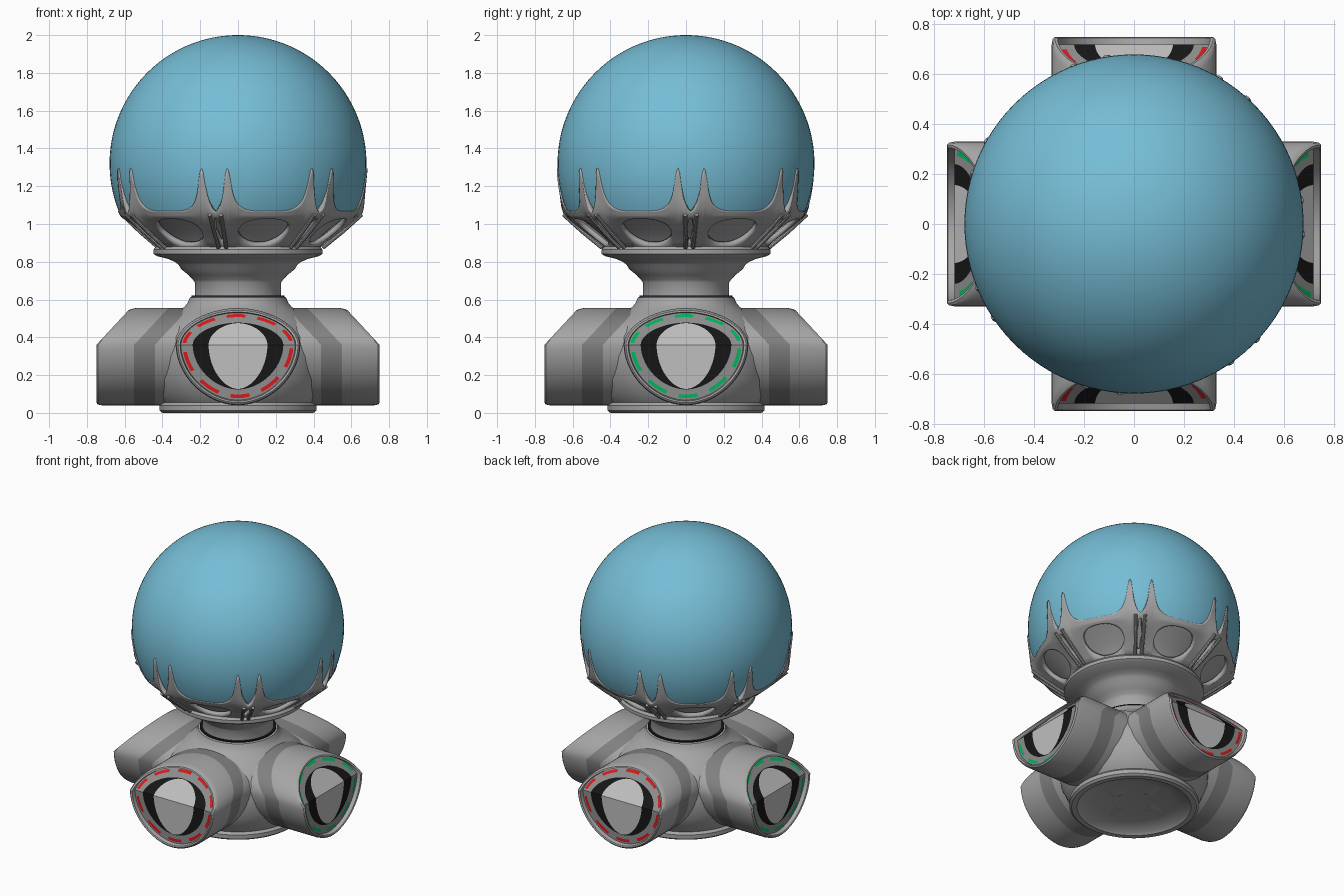
import bpy, bmesh, math
from mathutils import Matrix

if "Cube" in bpy.data.objects:
    bpy.data.objects.remove(bpy.data.objects["Cube"])

def mat(name, r, g, b):
    m = bpy.data.materials.new(name)
    m.diffuse_color = (r, g, b, 1)
    m.use_nodes = True
    m.node_tree.nodes["Principled BSDF"].inputs["Base Color"].default_value = m.diffuse_color
    return m

GREY = mat("stone_grey", .38, .38, .38)
BAND = mat("dark_grey", .22, .22, .22)
PLATE = mat("plate_grey", .27, .27, .27)
LIGHT = mat("window_grey", .52, .52, .52)
BLACK = mat("black", .008, .008, .008)
RED = mat("red", .68, .01, .01)
GREEN = mat("green", .0, .46, .11)
BLUE = mat("orb_blue", .18, .51, .67)

def finish(name, bm, mats, angle=35, normals=True):
    bmesh.ops.remove_doubles(bm, verts=bm.verts, dist=1e-5)
    if normals:
        bmesh.ops.recalc_face_normals(bm, faces=bm.faces)
    me = bpy.data.meshes.new(name)
    bm.to_mesh(me)
    bm.free()
    ob = bpy.data.objects.new(name, me)
    bpy.context.collection.objects.link(ob)
    for m in mats:
        me.materials.append(m)
    bpy.ops.object.select_all(action='DESELECT')
    ob.select_set(True)
    bpy.context.view_layer.objects.active = ob
    bpy.ops.object.shade_smooth_by_angle(angle=math.radians(angle))
    return ob

def skin(bm, rings, closed=True, rule=None):
    """Join rings of coordinates with quads; rule(i, j) gives a material, or -1 for a hole."""
    vs = [[bm.verts.new(p) for p in ring] for ring in rings]
    n = len(vs[0])
    for i in range(len(vs) - 1):
        for j in range(n):
            k = (j + 1) % n
            m = rule(i, j) if rule else 0
            if m >= 0:
                f = bm.faces.new((vs[i][j], vs[i][k], vs[i + 1][k], vs[i + 1][j]))
                f.material_index = m
    return vs

def lathe(name, profile, material, seg=96, angle=35):
    bm = bmesh.new()
    rings = [[(max(r, 1e-7) * math.cos(t), max(r, 1e-7) * math.sin(t), z)
              for t in (2 * math.pi * j / seg for j in range(seg))] for r, z in profile]
    skin(bm, rings)
    bmesh.ops.dissolve_degenerate(bm, edges=bm.edges, dist=1e-6)
    return finish(name, bm, [material], angle)

# Orb, cut off where it sits in the cup
orb = []
for i in range(49):
    t = math.radians(-23 + 113 * i / 48)
    orb.append((.68 * math.cos(t), 1.32 + .68 * math.sin(t)))
lathe("orb", orb, BLUE)

# Hub with foot ring and shallow hollow underneath
lathe("hub", [(0, .05), (.25, .04), (.35, .015), (.365, .0), (.4, .0), (.415, .012), (.415, .04),
              (.40, .055), (.43, .09), (.47, .18), (.48, .3), (.46, .4), (.40, .48), (.33, .53),
              (.285, .56), (.265, .585), (.255, .61), (.245, .615), (0, .615)], GREY)
lathe("neck_seal", [(0, .61), (.245, .61), (.245, .622), (0, .622)], BLACK)

# Stem flaring out into the saucer under the cup
lathe("stem", [(0, .622), (.228, .622), (.228, .69), (.238, .705), (.262, .73), (.30, .76), (.315, .785),
               (.335, .80), (.37, .815), (.43, .83), (.447, .842), (.447, .865), (.435, .88),
               (.40, .885), (0, .885)], GREY)

# Inner bowl seen through the cup openings
lathe("inner_bowl", [(.38, .87), (.40, .90), (.47, .96), (.56, 1.03), (.605, 1.06), (.615, 1.07)], GREY)

# Claw cup: seven arched openings, seven slits, seven pairs of prongs
SECT, PER = 7, 72
STEP = 360 / SECT
START = -10.6

def cup_radius(z, d):
    pts = [(.84, .40), (.88, .43), (.91, .465), (1.04, .622), (1.09, .648)]
    if z >= 1.09:
        r = math.sqrt(.687 ** 2 - (z - 1.32) ** 2)
    else:
        r = pts[0][1]
        for (z0, r0), (z1, r1) in zip(pts, pts[1:]):
            if z0 <= z <= z1:
                r = r0 + (r1 - r0) * (z - z0) / (z1 - z0)
    swell = max(0, min((z - .87) / .12, (1.2 - z) / .14, 1))
    return r + .028 * swell * math.exp(-(d / 6.5) ** 2)

def hole(d):
    """Half height and centre of the opening at angle d from a prong pair."""
    a = (STEP / 2 - abs(d)) / 15
    if a < 1:
        return .07 * (1 - a ** 2.4) ** .5, .957
    b = abs(d) / 1.5
    return (.065 * (1 - b ** 4) ** .5, .965) if b < 1 else (0, .957)

def cup_top(d):
    a = abs(abs(d) - 5.8)
    base = 1.045 if abs(d) < 5.8 else 1.065 + .035 * math.exp(-((abs(d) - 5.8) / 6) ** 2)
    return base + (1.295 - base) / (1 + (a / 1.9) ** 2.4)

cols = []
for j in range(SECT * PER):
    d = (j % PER) * STEP / PER
    d = d - STEP if d > STEP / 2 else d
    phi = math.radians(START + j * STEP / PER)
    h, c = hole(d)
    h = max(h, .004)
    top = cup_top(d)
    lo, hi = c - h, c + h
    zs = [.855, (.855 + lo) / 2, lo, hi] + [hi + (top - hi) * i / 8 for i in range(1, 9)]
    cols.append(([(cup_radius(z, d) * math.sin(phi), -cup_radius(z, d) * math.cos(phi), z) for z in zs], h > .0041))
bm = bmesh.new()
n = len(cols)
skin(bm, [[c[0][i] for c in cols] for i in range(12)],
     rule=lambda i, j: -1 if i == 2 and (cols[j][1] or cols[(j + 1) % n][1]) else 0)
cup = finish("claw_cup", bm, [GREY], 50, normals=False)
sol = cup.modifiers.new("thickness", 'SOLIDIFY')
sol.thickness = .028
sol.offset = -1

# Slim twin struts beside each slit
bm = bmesh.new()
for k in range(SECT):
    for side in (-1, 1):
        phi = math.radians(START + k * STEP + side * 2.6)
        rings = []
        for r, z in ((.45, .875), (.555, .96), (.655, 1.05)):
            ring = []
            for q in range(10):
                t = 2 * math.pi * q / 10
                u, w = .011 * math.cos(t), .011 * math.sin(t)
                rr, zz = r + w * .65, z - w * .75
                ring.append((rr * math.sin(phi) + u * math.cos(phi),
                             -rr * math.cos(phi) + u * math.sin(phi), zz))
            rings.append(ring)
        vs = skin(bm, rings)
        bm.faces.new(vs[0])
        bm.faces.new(vs[-1])
finish("cup_struts", bm, [GREY])

# Pods: rings of (reach, half width, rise, drop); the upper half of every ring leans back
MID, LEAN, SEG = .36, .93, 80
RINGS = [(.12, .33, .195, .32), (.44, .33, .195, .32), (.55, .33, .195, .32), (.72, .33, .195, .32),
         (.742, .326, .19, .316), (.75, .318, .183, .306), (.746, .306, .174, .298),
         (.72, .302, .17, .292), (.72, .294, .163, .282), (.72, .274, .147, .263),
         (.72, .24, .118, .236), (.72, .156, .115, .233), (.72, 1e-7, 1e-7, 1e-7)]
RING_MAT = [0, 1, 0, 0, 0, 0, 0, 2, 2, 2, 4, 3]   # indices into the pod's material list

def pod(name, turn, accent):
    rings = []
    for reach, a, up, down in RINGS:
        ring = []
        for j in range(SEG):
            t = 2 * math.pi * j / SEG
            c, s = math.cos(t), math.sin(t)
            if j % (SEG // 2) == 0:
                s = 0
            e = 2 / 1.88
            u = math.copysign(abs(c) ** e, c) * a
            v = math.copysign(abs(s) ** e, s) * (up if s > 0 else down)
            ring.append((u, -(reach - LEAN * max(0, v)), MID + v))
        rings.append(ring)
    bm = bmesh.new()
    # the ring between plate edge and black lens carries ten coloured dashes
    skin(bm, rings, rule=lambda i, j: 5 if i == 8 and (j + 6) % 8 < 5 else RING_MAT[i])
    bmesh.ops.dissolve_degenerate(bm, edges=bm.edges, dist=1e-6)
    bmesh.ops.rotate(bm, verts=bm.verts, cent=(0, 0, 0), matrix=Matrix.Rotation(math.radians(turn), 3, 'Z'))
    finish(name, bm, [GREY, BAND, PLATE, LIGHT, BLACK, accent], 30)

for name, turn, accent in (("pod_front", 0, RED), ("pod_right", 90, GREEN),
                           ("pod_back", 180, RED), ("pod_left", 270, GREEN)):
    pod(name, turn, accent)
